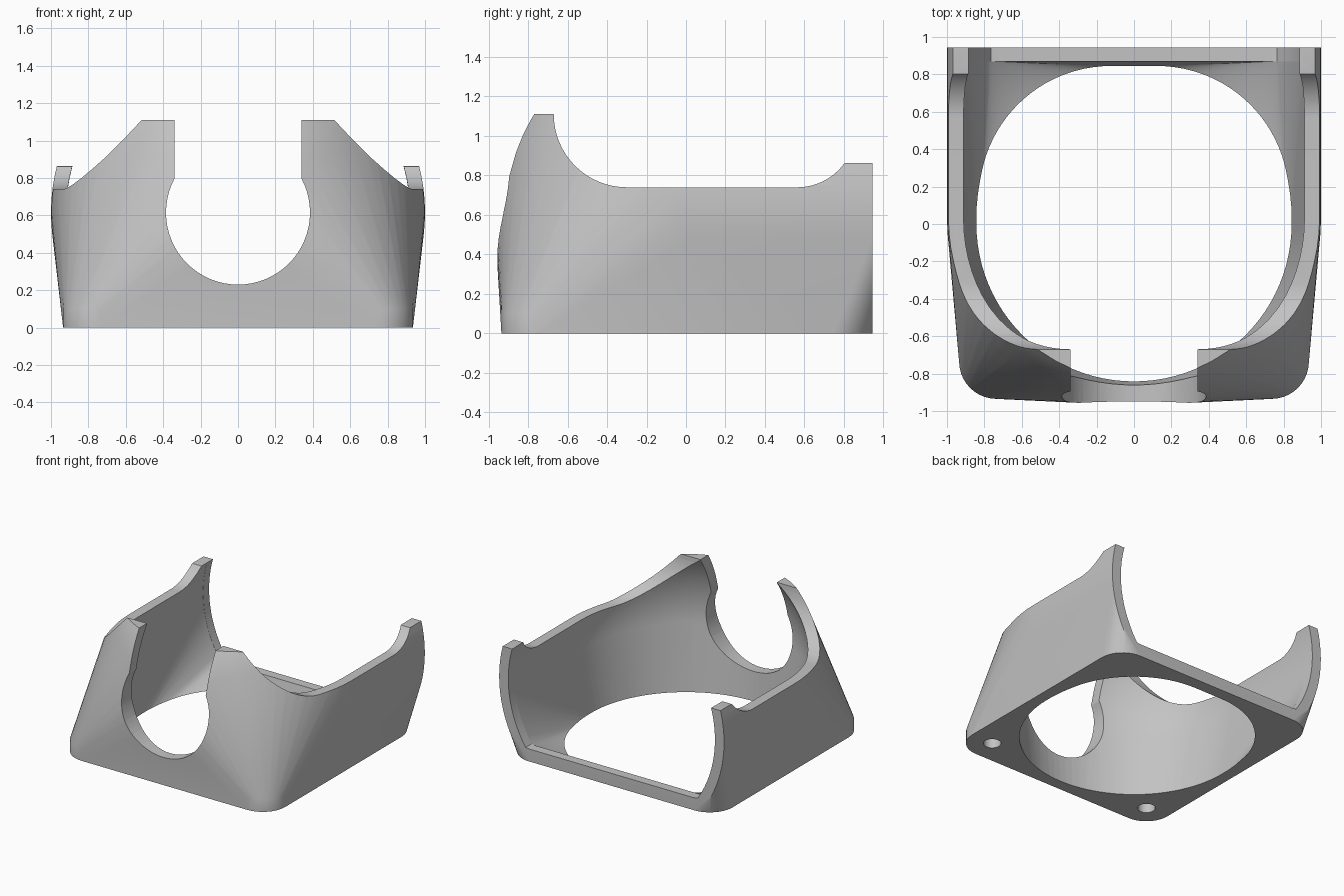
import bpy, bmesh
from math import sin, cos, pi, radians

cube = bpy.data.objects.get("Cube")
if cube:
    bpy.data.objects.remove(cube, do_unlink=True)

AXIS_Z, AXIS_Y = 0.615, 0.03   # centre of the domed upper form
BACK = 0.945
FLOOR = 0.1


def add_object(name, bm):
    bmesh.ops.recalc_face_normals(bm, faces=bm.faces)
    mesh = bpy.data.meshes.new(name)
    bm.to_mesh(mesh)
    bm.free()
    ob = bpy.data.objects.new(name, mesh)
    bpy.context.collection.objects.link(ob)
    return ob


def hull(name, points):
    bm = bmesh.new()
    for p in points:
        bm.verts.new(p)
    bmesh.ops.remove_doubles(bm, verts=bm.verts, dist=0.0005)
    out = bmesh.ops.convex_hull(bm, input=bm.verts)
    loose = [g for g in out["geom_interior"] + out["geom_unused"]
             if isinstance(g, bmesh.types.BMVert)]
    bmesh.ops.delete(bm, geom=list(set(loose)), context='VERTS')
    bmesh.ops.dissolve_limit(bm, angle_limit=0.002, verts=bm.verts, edges=bm.edges)
    return add_object(name, bm)


def ring(radius, y, segments=96):
    """Upright circle around the y axis, flattened at the floor."""
    for i in range(segments):
        a = 2 * pi * i / segments
        yield (radius * cos(a), y, max(FLOOR, AXIS_Z + radius * sin(a)))


def domed_tube(radius, y_end, rings=20):
    points = list(ring(radius, y_end))
    for i in range(rings):
        t = pi / 2 * i / rings
        points += ring(radius * cos(t), AXIS_Y - radius * sin(t))
    return points


def disc(radius, z, segments=96):
    return [(radius * cos(2 * pi * i / segments),
             radius * sin(2 * pi * i / segments), z) for i in range(segments)]


def rounded_plate(half, r, z, steps=10):
    points = []
    for sx in (-1, 1):
        for sy, edge in ((-1, half), (1, BACK)):
            for i in range(steps + 1):
                a = pi / 2 * i / steps
                points.append((sx * (half - r + r * cos(a)),
                               sy * (edge - r + r * sin(a)), z))
    return points


def arc(cy, cz, r, start, end, steps=16):
    return [(cy + r * cos(radians(start + (end - start) * i / steps)),
             cz + r * sin(radians(start + (end - start) * i / steps)))
            for i in range(steps + 1)]


def side_prism(name, profile, half):
    """Extrude a y-z profile across x."""
    bm = bmesh.new()
    face = bm.faces.new([bm.verts.new((-half, y, z)) for y, z in profile])
    out = bmesh.ops.extrude_face_region(bm, geom=[face])
    verts = [g for g in out["geom"] if isinstance(g, bmesh.types.BMVert)]
    bmesh.ops.translate(bm, verts=verts, vec=(2 * half, 0, 0))
    return add_object(name, bm)


def box(name, x0, x1, y0, y1, z0, z1):
    return hull(name, [(x, y, z) for x in (x0, x1) for y in (y0, y1) for z in (z0, z1)])


def combine(target, cutter, operation='DIFFERENCE'):
    cutter.hide_render = True
    mod = target.modifiers.new("cut", 'BOOLEAN')
    mod.operation, mod.solver, mod.object = operation, 'EXACT', cutter
    bpy.context.view_layer.objects.active = target
    bpy.ops.object.modifier_apply(modifier=mod.name)
    bpy.data.objects.remove(cutter, do_unlink=True)


# Outer shell: rounded base plate blended into the domed tube
shroud = hull("duct_shroud", rounded_plate(0.935, 0.2, 0) +
              rounded_plate(0.935, 0.2, FLOOR) + domed_tube(1.0, BACK))

# Curved top outline
outline = ([(-1.3, -0.2), (-1.3, 1.11), (-0.67, 1.11)]
           + arc(-0.3, 1.11, 0.37, 180, 270)[1:]
           + arc(0.563, 1.036, 0.296, 270, 324)
           + [(0.81, 0.863), (1.3, 0.863), (1.3, -0.2)])
combine(shroud, side_prism("top_outline", outline, 1.3), 'INTERSECT')

# Cavity from the round floor opening, running out through the open back
combine(shroud, hull("cavity", disc(0.84, -0.02) + domed_tube(0.92, 0.87)))
combine(shroud, hull("back_opening", list(ring(0.919, 0.85)) + list(ring(0.919, 1.3))))

# Front round port with a slot open to the top
port = [(0.385 * cos(2 * pi * i / 64), y, AXIS_Z + 0.385 * sin(2 * pi * i / 64))
        for i in range(64) for y in (-1.3, -0.3)]
combine(shroud, hull("front_port", port))
combine(shroud, box("front_slot", -0.34, 0.34, -1.3, -0.3, 0.7, 1.5))

# Blind screw holes under the front corners
for side in (-1, 1):
    hole = [(x + side * 0.74, y - 0.74, z) for z in (-0.1, 0.2)
            for x, y, _ in disc(0.065, 0, 24)]
    combine(shroud, hull("screw_hole", hole))

# Material and shading
grey = bpy.data.materials.new("plain_grey")
grey.use_nodes = True
colour = (0.55, 0.55, 0.55, 1)
grey.diffuse_color = colour
grey.node_tree.nodes["Principled BSDF"].inputs["Base Color"].default_value = colour
shroud.data.materials.clear()
shroud.data.materials.append(grey)
for poly in shroud.data.polygons:
    poly.material_index = 0

bpy.ops.object.select_all(action='DESELECT')
shroud.select_set(True)
bpy.context.view_layer.objects.active = shroud
bpy.ops.object.shade_smooth_by_angle(angle=radians(30))
